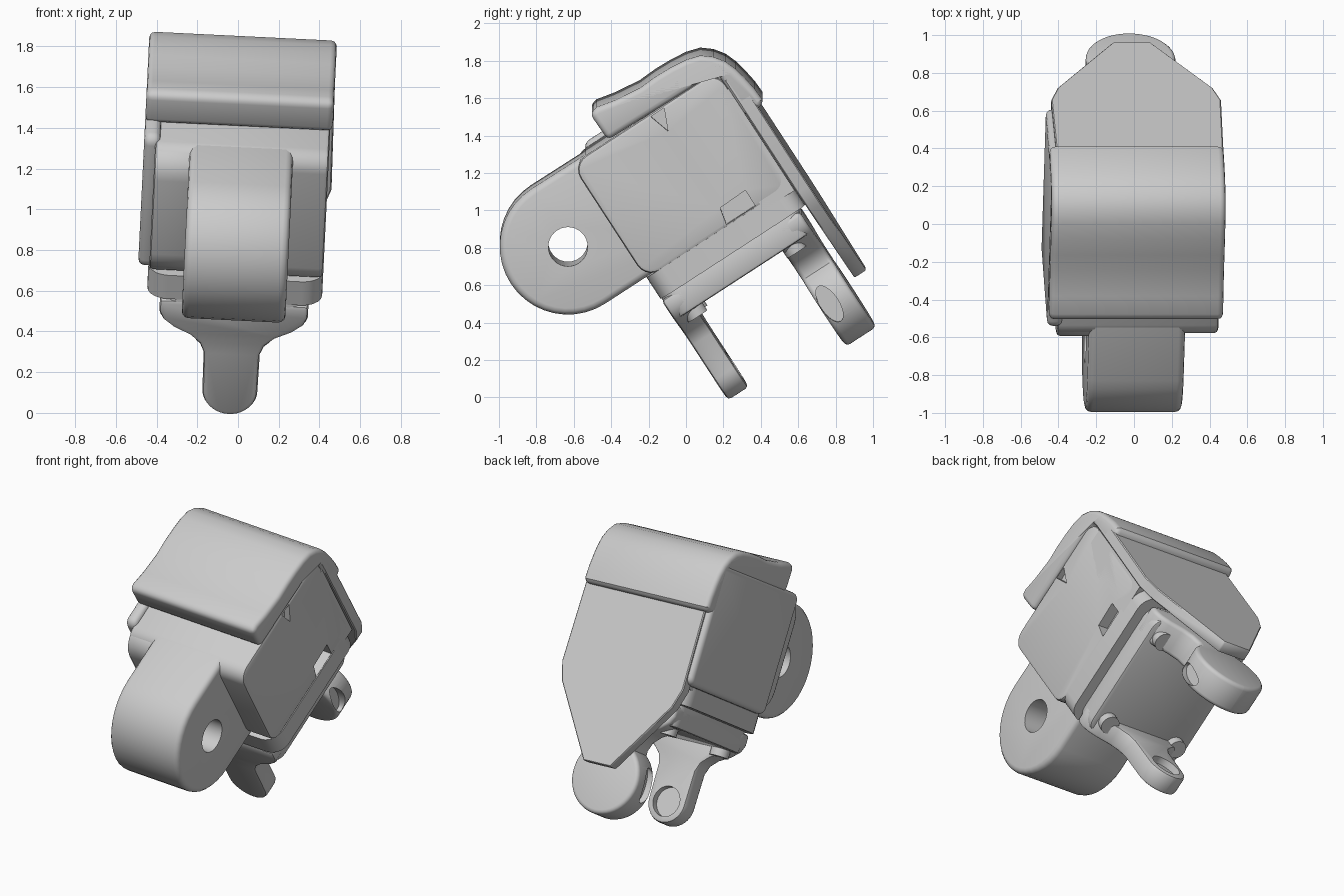
import bpy, bmesh, math
from math import pi, cos, sin, radians
from mathutils import Matrix

if "Cube" in bpy.data.objects:
    bpy.data.objects.remove(bpy.data.objects["Cube"])

grey = bpy.data.materials.new("light_grey")
grey.use_nodes = True
grey.diffuse_color = (0.6, 0.6, 0.6, 1)
grey.node_tree.nodes["Principled BSDF"].inputs["Base Color"].default_value = (0.6, 0.6, 0.6, 1)

# The whole piece is pitched back and rolled slightly
POSE = Matrix.Translation((0, 0, 0.93)) @ Matrix.Rotation(radians(2.8), 4, 'Y') @ Matrix.Rotation(radians(33), 4, 'X')
parts = []


def extrude(name, pts, axis, lo, hi, bevel=0.0, segs=3, angle=40):
    """Extrude a closed outline along x (points are y,z), y (x,z) or z (x,y)."""
    place = {'x': lambda p, t: (t, p[0], p[1]), 'y': lambda p, t: (p[0], t, p[1]),
             'z': lambda p, t: (p[0], p[1], t)}[axis]
    bm = bmesh.new()
    a = [bm.verts.new(place(p, lo)) for p in pts]
    b = [bm.verts.new(place(p, hi)) for p in pts]
    bm.faces.new(a)
    bm.faces.new(b)
    for i in range(len(a)):
        j = (i + 1) % len(a)
        bm.faces.new((a[i], a[j], b[j], b[i]))
    bmesh.ops.recalc_face_normals(bm, faces=bm.faces)
    me = bpy.data.meshes.new(name)
    bm.to_mesh(me)
    bm.free()
    me.materials.append(grey)
    ob = bpy.data.objects.new(name, me)
    bpy.context.collection.objects.link(ob)
    if bevel:
        m = ob.modifiers.new("bevel", 'BEVEL')
        m.width, m.segments, m.limit_method, m.angle_limit = bevel, segs, 'ANGLE', radians(angle)
    parts.append(ob)
    return ob


def arc(cx, cy, rx, ry, start, end, n):
    return [(cx + rx * cos(start + (end - start) * i / n), cy + ry * sin(start + (end - start) * i / n))
            for i in range(n + 1)]


def disc(cx, cy, rx, ry=None, n=32):
    return arc(cx, cy, rx, ry or rx, 0, 2 * pi, n)[:-1]


def rounded(x0, y0, x1, y1, r, n=5):
    pts = []
    for k, (cx, cy) in enumerate([(x1 - r, y1 - r), (x0 + r, y1 - r), (x0 + r, y0 + r), (x1 - r, y0 + r)]):
        pts += arc(cx, cy, r, r, k * pi / 2, (k + 1) * pi / 2, n)
    return pts


def mirrored(right):
    """Close a half outline by mirroring it across x."""
    return right + [(-x, z) for x, z in reversed(right)]


def cut(ob, *cutters):
    for c in cutters:
        parts.remove(c)
        c.hide_render = True
        c.hide_set(True)
        m = ob.modifiers.new("cut", 'BOOLEAN')
        m.operation, m.object, m.solver = 'DIFFERENCE', c, 'EXACT'
        helpers.append(c)


helpers = []

# Knuckle arm with a pin hole
arm = extrude("knuckle_arm", arc(-0.59, 0.25, 0.365, 0.365, pi / 2, 3 * pi / 2, 20) + [(0.1, -0.115), (0.1, 0.61)],
              'x', -0.255, 0.255, 0.035)
cut(arm, extrude("pin_hole", disc(-0.59, 0.25, 0.105), 'x', -0.5, 0.5))

# Main housing, with clip notches in its open side
body = extrude("housing", rounded(-0.33, -0.118, 0.595, 0.615, 0.09), 'x', -0.425, 0.43, 0.02, 2)
cut(body,
    extrude("clip_notch", [(0.19, -0.105), (0.21, -0.012), (0.374, -0.006), (0.374, -0.105)], 'x', 0.36, 0.5),
    extrude("catch_notch", [(0.165, 0.6), (0.2, 0.485), (0.25, 0.6)], 'x', 0.39, 0.5))
extrude("housing_shoulder", rounded(-0.375, -0.1, 0.3, 0.61, 0.14), 'x', -0.425, -0.2, 0.02, 2)
extrude("housing_back_edge", [(0.4, -0.15), (0.595, -0.15), (0.595, 0.5), (0.4, 0.5)], 'x', -0.425, 0.43)

# Closed side panel
extrude("side_panel", rounded(-0.25, -0.13, 0.66, 0.64, 0.05), 'x', -0.48, -0.4, 0.03)

# Thick cap that wraps over the top and the back
cap = [(-0.095, 0.62), (-0.1, 0.79), (-0.05, 0.8), (0.05, 0.778), (0.2, 0.76), (0.3, 0.765), (0.4, 0.762),
       (0.49, 0.752), (0.565, 0.73), (0.62, 0.685), (0.66, 0.63), (0.685, 0.565), (0.7, 0.497), (0.712, 0.42),
       (0.715, 0.35), (0.7, 0.325), (0.59, 0.325), (0.59, 0.61)]
extrude("top_cap", cap, 'x', -0.48, 0.442, 0.035, 3, 45)

# Back plate, tapering to a blunt tip
extrude("back_plate", mirrored([(0.44, 0.55), (0.45, -0.17), (0.41, -0.29), (0.1, -0.73)]), 'y', 0.6, 0.675, 0.006, 1)

# Base plate and bracket block
extrude("base_plate", rounded(-0.43, -0.325, 0.43, 0.595, 0.1), 'z', -0.25, -0.112)
extrude("bracket_block", rounded(-0.365, -0.32, 0.365, 0.55, 0.09), 'z', -0.39, -0.24, 0.015, 2)

# Shoulder curve shared by both prongs
shoulder = [(0.365, -0.26), (0.365, -0.33), (0.345, -0.375), (0.29, -0.42), (0.21, -0.46), (0.16, -0.505), (0.138, -0.56)]

# Front prong with a round socket on its inner face
front = extrude("front_prong", mirrored(shoulder + arc(0, -0.78, 0.135, 0.135, 0, -pi / 2, 10)[:-1] + [(0.001, -0.915)]),
                'y', -0.325, -0.195, 0.02, 2, 50)
cut(front, extrude("socket", disc(0, -0.78, 0.095), 'y', -0.24, 0))

# Back prong ending in a thick round boss with a dimple in each flank
back = extrude("back_prong", mirrored(shoulder + [(0.14, -0.588)] +
               arc(0, -0.78, 0.238, 0.238, 0.82, -pi / 2, 20)[:-1] + [(0.001, -1.018)]), 'y', 0.36, 0.553, 0.025, 3, 50)
cut(back, *[extrude("dimple", disc(0.415, -0.77, 0.05, 0.11), 'x', *sorted((s * 0.185, s * 0.4))) for s in (-1, 1)])

# Screw posts at the bracket corners
for side, sx in (("left", 1), ("right", -1)):
    for end, y in (("front", -0.21), ("back", 0.42)):
        extrude(f"{end}_{side}_screw_post", disc(sx * 0.265, y, 0.06, n=20), 'z', -0.44, -0.3)

# Bake the modifiers, pose the parts and smooth the rounded faces
deps = bpy.context.evaluated_depsgraph_get()
baked = [(ob, bpy.data.meshes.new_from_object(ob.evaluated_get(deps))) for ob in parts]
for ob, me in baked:
    ob.modifiers.clear()
    ob.data = me
    ob.matrix_world = POSE
for c in helpers:
    bpy.data.objects.remove(c)
bpy.ops.object.select_all(action='DESELECT')
for ob in parts:
    ob.select_set(True)
bpy.context.view_layer.objects.active = parts[0]
bpy.ops.object.shade_smooth_by_angle(angle=radians(35))
